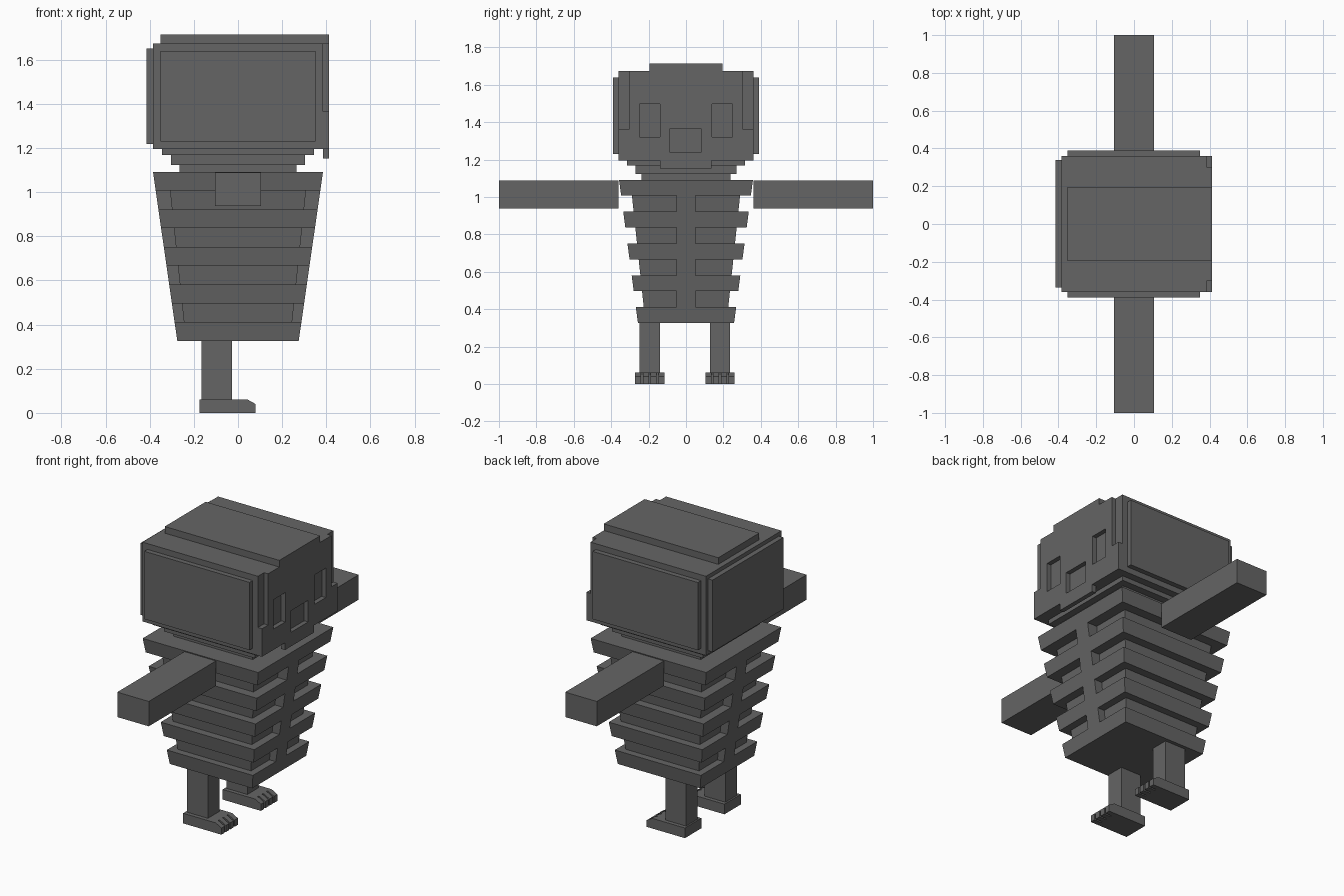
import bpy, bmesh

if "Cube" in bpy.data.objects:
    bpy.data.objects.remove(bpy.data.objects["Cube"], do_unlink=True)

grey = bpy.data.materials.new("dark grey")
grey.use_nodes = True
grey.diffuse_color = (0.13, 0.13, 0.13, 1)
grey.node_tree.nodes["Principled BSDF"].inputs["Base Color"].default_value = grey.diffuse_color


def loft(name, rings):
    """Solid through rings of points of equal count, capped at both ends."""
    bm = bmesh.new()
    loops = [[bm.verts.new(p) for p in ring] for ring in rings]
    n = len(loops[0])
    for a, b in zip(loops, loops[1:]):
        for i in range(n):
            bm.faces.new((a[i], a[(i + 1) % n], b[(i + 1) % n], b[i]))
    bm.faces.new(loops[0][::-1])
    bm.faces.new(loops[-1])
    bmesh.ops.recalc_face_normals(bm, faces=bm.faces)
    mesh = bpy.data.meshes.new(name)
    bm.to_mesh(mesh)
    bm.free()
    mesh.materials.append(grey)
    ob = bpy.data.objects.new(name, mesh)
    bpy.context.scene.collection.objects.link(ob)
    return ob


def rect(x0, x1, y0, y1, z):
    return [(x0, y0, z), (x1, y0, z), (x1, y1, z), (x0, y1, z)]


def box(name, x0, x1, y0, y1, z0, z1):
    return loft(name, [rect(x0, x1, y0, y1, z0), rect(x0, x1, y0, y1, z1)])


def cut(target, name, *bounds):
    cutter = box(name, *bounds)
    cutter.hide_render = True
    cutter.hide_set(True)
    mod = target.modifiers.new(name, 'BOOLEAN')
    mod.operation = 'DIFFERENCE'
    mod.solver = 'EXACT'
    mod.object = cutter


# Head with raised panels; the face looks along +x
FACE, BACK = 0.412, 0.385
head = box("head", -BACK, FACE, -0.36, 0.36, 1.195, 1.673)
box("head_top_panel", -0.352, FACE, -0.195, 0.195, 1.67, 1.713)
box("head_back_panel", -0.415, -0.38, -0.335, 0.34, 1.217, 1.65)
box("chin", BACK, FACE, -0.14, 0.135, 1.152, 1.2)
for side, s in (("right", -1), ("left", 1)):
    box(side + "_head_panel", -0.352, 0.35, *sorted((s * 0.355, s * 0.39)), 1.23, 1.638)
    # Eye sockets and notched face corners
    cut(head, side + "_eye_cutter", BACK, 0.5, *sorted((s * 0.138, s * 0.248)), 1.32, 1.497)
    cut(head, side + "_corner_cutter", BACK, 0.5, *sorted((s * 0.302, s * 0.4)), 1.364, 1.8)
cut(head, "nose_cutter", BACK, 0.5, -0.085, 0.08, 1.237, 1.367)

# Stepped neck
for i, (x, y, z0, z1) in enumerate(((0.345, 0.315, 1.167, 1.196),
                                    (0.303, 0.27, 1.122, 1.167),
                                    (0.265, 0.238, 1.085, 1.122))):
    box(f"neck_step_{i + 1}", -x, x, -y, y, z0, z1)

# Tapered rib cage
BOTTOM, TOP = 0.326, 1.092


def taper(z, low, high):
    return low + (high - low) * (z - BOTTOM) / (TOP - BOTTOM)


def tapered(name, z0, z1, xs, ys):
    rings = []
    for z in (z0, z1):
        x, y = taper(z, *xs), taper(z, *ys)
        rings.append(rect(-x, x, -y, y, z))
    return loft(name, rings)


step = (TOP - BOTTOM) / 9
for i in range(5):
    z = BOTTOM + 2 * i * step
    tapered(f"rib_{i + 1}", z, z + step, (0.275, 0.385), (0.257, 0.358))
    if i < 4:
        tapered(f"rib_gap_core_{i + 1}", z + step, z + 2 * step, (0.236, 0.317), (0.217, 0.298))
        # Spine and breastbone between ribs
        tapered(f"spine_{i + 1}", z + step, z + 2 * step, (0.275, 0.385), (0.05, 0.05))

# Arms, legs and clawed feet
for side, s in (("right", -1), ("left", 1)):
    box(side + "_arm", -0.105, 0.105, *sorted((s * 0.36, s)), 0.938, 1.088)
    c = s * 0.188 - 0.006
    box(side + "_leg", -0.165, -0.027, c - 0.054, c + 0.054, 0.05, BOTTOM)
    box(side + "_foot", -0.175, 0.035, c - 0.078, c + 0.078, 0, 0.061)
    for i in range(4):
        y = c - 0.078 + i * 0.0415
        profile = ((0.035, 0), (0.08, 0), (0.08, 0.04), (0.042, 0.061), (0.035, 0.061))
        loft(f"{side}_toe_{i + 1}", [[(x, y + d, z) for x, z in profile] for d in (0, 0.0315)])
